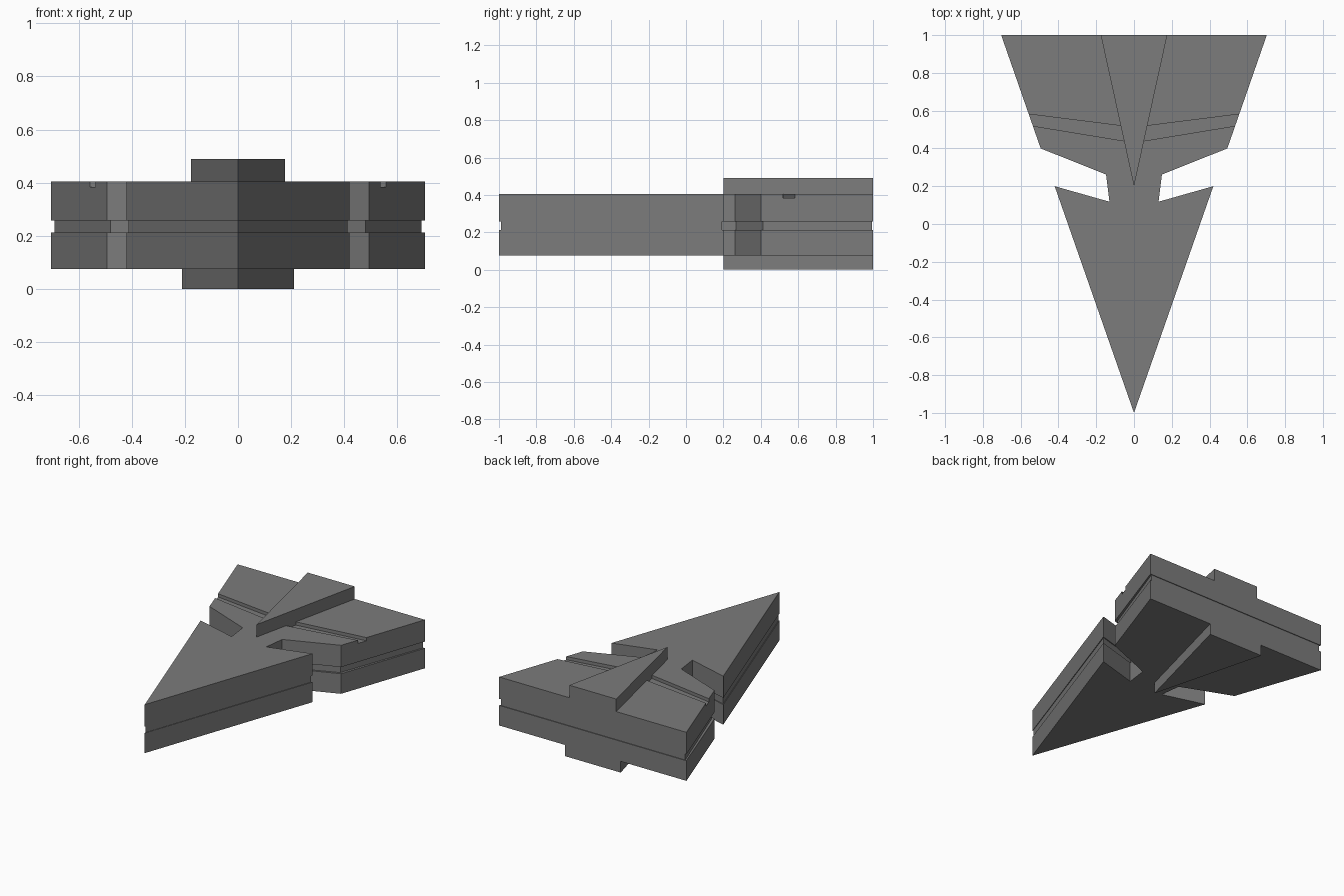
import bpy
import bmesh

if "Cube" in bpy.data.objects:
    bpy.data.objects.remove(bpy.data.objects["Cube"])

# Dark grey for every part
dark_grey = bpy.data.materials.new("dark_grey")
dark_grey.diffuse_color = (0.2, 0.2, 0.2, 1)
dark_grey.use_nodes = True
dark_grey.node_tree.nodes["Principled BSDF"].inputs["Base Color"].default_value = dark_grey.diffuse_color


def mirrored(half):
    """Close a right-hand half outline by mirroring it across x = 0."""
    return half + [(-x, y) for x, y in reversed(half) if x > 0]


def loft(name, layers):
    """Stack outlines (outline, z) into one closed solid."""
    bm = bmesh.new()
    rings = [[bm.verts.new((x, y, z)) for x, y in pts] for pts, z in layers]
    for a, b in zip(rings, rings[1:]):
        n = len(a)
        for i in range(n):
            j = (i + 1) % n
            bm.faces.new((a[i], a[j], b[j], b[i]))
    bm.faces.new(rings[0][::-1])
    bm.faces.new(rings[-1])
    bmesh.ops.recalc_face_normals(bm, faces=bm.faces)
    mesh = bpy.data.meshes.new(name)
    bm.to_mesh(mesh)
    bm.free()
    mesh.materials.append(dark_grey)
    obj = bpy.data.objects.new(name, mesh)
    bpy.context.collection.objects.link(obj)
    return obj


# Arrowhead hull with a recessed groove running round its side
outer = mirrored([(0, -1), (0.42, 0.2), (0.13, 0.118), (0.148, 0.262),
                  (0.494, 0.4), (0.703, 1)])
inner = mirrored([(0, -0.99), (0.412, 0.192), (0.12, 0.108), (0.139, 0.268),
                  (0.48, 0.411), (0.691, 0.995)])
hull = loft("hull", [(outer, 0.076), (outer, 0.212), (inner, 0.212),
                     (inner, 0.257), (outer, 0.257), (outer, 0.405)])

# Shallow slots across the top of each wing
for side, label in ((1, "right"), (-1, "left")):
    slot = [(0.052, 0.44), (0.68, 0.543), (0.68, 0.597), (0.07, 0.52)]
    cutter = loft(label + "_slot_cutter",
                  [([(side * x, y) for x, y in slot], z) for z in (0.383, 0.45)])
    cutter.hide_render = True
    cutter.hide_viewport = True
    cut = hull.modifiers.new(label + "_slot", "BOOLEAN")
    cut.operation = "DIFFERENCE"
    cut.solver = "EXACT"
    cut.object = cutter

# Triangular raised spine and lower keel
for name, half_width, z0, z1 in (("top_spine", 0.176, 0.405, 0.49),
                                 ("bottom_keel", 0.21, 0, 0.076)):
    wedge = mirrored([(0, 0.2), (half_width, 1)])
    loft(name, [(wedge, z0), (wedge, z1)])
